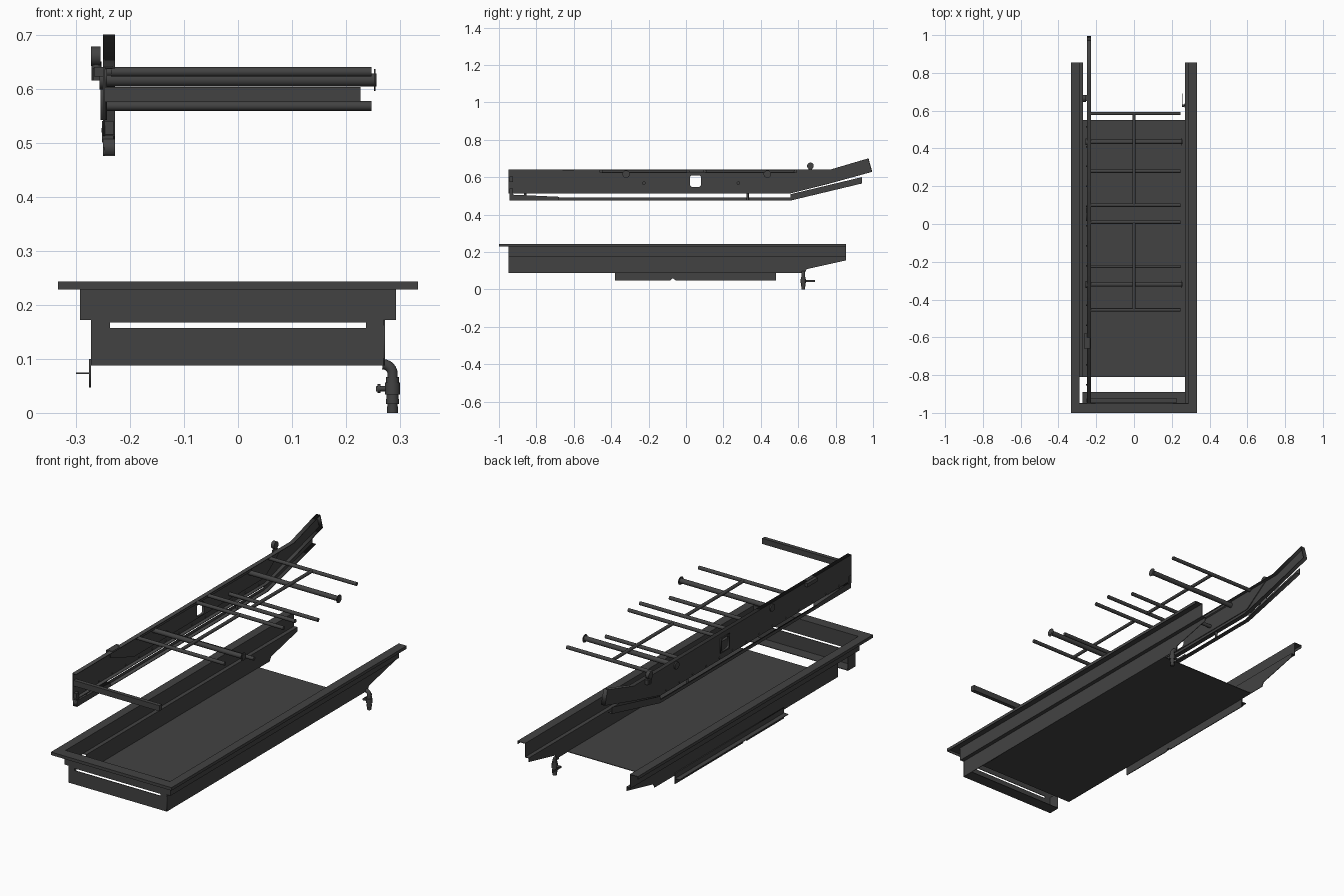
import bpy, bmesh, math
from mathutils import Matrix, Vector

if "Cube" in bpy.data.objects:
    bpy.data.objects.remove(bpy.data.objects["Cube"])

steel = bpy.data.materials.new("dark_steel")
steel.diffuse_color = (.055, .055, .055, 1)
steel.use_nodes = True
steel.node_tree.nodes["Principled BSDF"].inputs["Base Color"].default_value = steel.diffuse_color


def add(name, mesh, mat=None):
    ob = bpy.data.objects.new(name, mesh)
    bpy.context.scene.collection.objects.link(ob)
    mesh.materials.clear()
    mesh.materials.append(steel)
    if mat:
        mesh.transform(mat)
    return ob


def box(name, x0, x1, y0, y1, z0, z1):
    me = bpy.data.meshes.new(name)
    bm = bmesh.new()
    bmesh.ops.create_cube(bm, size=1)
    for v in bm.verts:
        v.co = ((x0 + x1) / 2 + v.co.x * (x1 - x0), (y0 + y1) / 2 + v.co.y * (y1 - y0),
                (z0 + z1) / 2 + v.co.z * (z1 - z0))
    bm.to_mesh(me)
    bm.free()
    return add(name, me)


def rod(name, p0, p1, r, seg=20):
    p0, p1 = Vector(p0), Vector(p1)
    d = p1 - p0
    me = bpy.data.meshes.new(name)
    bm = bmesh.new()
    bmesh.ops.create_cone(bm, cap_ends=True, segments=seg, radius1=r, radius2=r, depth=d.length)
    for f in bm.faces:
        f.smooth = len(f.verts) == 4
    for e in bm.edges:
        e.smooth = all(f.smooth for f in e.link_faces)
    bm.to_mesh(me)
    bm.free()
    return add(name, me, Matrix.Translation((p0 + p1) / 2) @ d.to_track_quat('Z', 'Y').to_matrix().to_4x4())


def plate(name, outlines, c0, c1, axis='X'):
    """Flat sheet from closed outlines (later ones are holes), thick from c0 to c1 along axis."""
    cu = bpy.data.curves.new(name, 'CURVE')
    cu.dimensions, cu.fill_mode, cu.extrude = '2D', 'BOTH', abs(c1 - c0) / 2
    for pts in outlines:
        s = cu.splines.new('POLY')
        s.points.add(len(pts) - 1)
        s.use_cyclic_u = True
        for p, q in zip(s.points, pts):
            p.co = (q[0], q[1], 0, 1)
    tmp = bpy.data.objects.new(name + "_tmp", cu)
    me = bpy.data.meshes.new_from_object(tmp)
    bpy.data.objects.remove(tmp)
    mid = (c0 + c1) / 2
    if axis == 'X':
        m = Matrix(((0, 0, 1, mid), (1, 0, 0, 0), (0, 1, 0, 0), (0, 0, 0, 1)))
    else:
        m = Matrix(((1, 0, 0, 0), (0, 0, -1, mid), (0, 1, 0, 0), (0, 0, 0, 1)))
    return add(name, me, m)


def strip(name, pts, t, x0, x1):
    return plate(name, [pts + [(y, z + t) for y, z in reversed(pts)]], x0, x1)


def rect(a0, a1, b0, b1):
    return [(a0, b0), (a1, b0), (a1, b1), (a0, b1)]


T = 0.003

# --- Tray: floor, stepped side walls with folded rims ---
box("tray_floor", -.272, .272, -.81, .55, .088, .088 + T)
for s, side in ((-1, "left"), (1, "right")):
    def sbox(name, a, b, *rest):
        box(side + name, min(s * a, s * b), max(s * a, s * b), *rest)
    sbox("_rim", .289, .333, -1, .855, .240, .243)
    sbox("_rim_lip", .330, .333, -1, .855, .228, .243)
    sbox("_upper_wall", .289, .292, -.95, .855, .172, .243)
    start = -.81 if s < 0 else -.95
    sbox("_ledge", .269, .292, start, .855, .172, .172 + T)
    plate(side + "_lower_wall", [[(start, .088), (.635, .088), (.645, .108), (.855, .155),
                                  (.855, .175), (start, .175)]], s * .272, s * .269)
# front end of the tray with its drain slot
plate("front_panel", [[(-.272, .088), (.272, .088), (.272, .172), (.292, .172), (.292, .243),
                       (-.292, .243), (-.292, .172), (-.272, .172)],
                      rect(-.237, .237, .157, .167)], -.950, -.947, 'Y')
box("front_rim", -.333, .333, -1, -.947, .240, .243)
box("front_rim_lip", -.333, .333, -1, -.997, .228, .243)
box("front_bottom_lip", -.272, .272, -.95, -.89, .088, .088 + T)
box("front_left_return", -.272, -.269, -.95, -.89, .088, .172)

# --- Side bracket under the left wall ---
plate("bracket_web", [[(-.38, .047), (-.085, .047), (-.07, .06), (-.055, .047), (.48, .047),
                       (.48, .10), (-.38, .10)]], -.276, -.272)
box("bracket_flange", -.300, -.273, -.38, .48, .072, .075)

# --- Drain valve at the back right ---
cu = bpy.data.curves.new("drain_elbow", 'CURVE')
cu.dimensions, cu.bevel_depth, cu.bevel_resolution, cu.use_fill_caps = '3D', .010, 3, True
sp = cu.splines.new('POLY')
path = [(.268, .09)] + [(.268 + .018 * math.sin(a), .072 + .018 * math.cos(a))
                        for a in [math.pi / 2 * i / 6 for i in range(1, 7)]] + [(.286, .06)]
sp.points.add(len(path) - 1)
for p, (x, z) in zip(sp.points, path):
    p.co = (x, .627, z, 1)
elbow = bpy.data.objects.new("tmp_elbow", cu)
elbow_mesh = bpy.data.meshes.new_from_object(elbow)
bpy.data.objects.remove(elbow)
add("drain_elbow", elbow_mesh)
for i, (z0, z1, r) in enumerate(((.056, .066, .012), (.034, .056, .014), (.026, .034, .011),
                                 (.016, .026, .012), (.012, .016, .009), (0, .012, .010))):
    rod(f"valve_body_{i}", (.286, .627, z0), (.286, .627, z1), r, 16)
rod("valve_stem", (.256, .627, .045), (.286, .627, .045), .005, 12)
rod("valve_nut", (.258, .627, .045), (.264, .627, .045), .008, 6)
box("valve_lever", .255, .258, .620, .69, .040, .049)

# --- Side frame: channel with window, angled discharge end ---
XO, XI = -.250, -.228
bottom = [(-.95, .512), (.555, .512), (.765, .565), (.994, .628)]
top = [(-.95, .637), (.77, .637), (.973, .697)]
window = [(.030, .548), (.072, .548), (.080, .556), (.080, .602), (.072, .610),
          (.030, .610), (.022, .602), (.022, .556)]
plate("frame_web", [bottom + [(y, z + T) for y, z in reversed(top)], window], XO, XO + .004)
strip("frame_top_flange", top, T, XO, XI)
strip("frame_bottom_flange", bottom, T, XO, XI)
plate("frame_end_cap", [[(.992, .628), (.996, .628), (.976, .700), (.972, .700)]], XO, XI)
plate("frame_stiffener", [[(-.66, .636), (-.66, .61), (-.48, .542), (.555, .542), (.69, .636)],
                          window], XO + .004, XO + .008)
plate("frame_top_bead", [rect(-.46, .44, .624, .637)], XO + .008, XI - .004)

# --- Lower guide rail below the frame ---
low = [(-.945, .475), (.56, .475), (.94, .566)]
strip("rail_web", low, .016, XO, XO + T)
strip("rail_base", low, T, XO, XI)
strip("rail_rising_web", [(.56, .475), (.94, .566)], .034, XO, XO + T)
plate("rail_front_block", [[(-.945, .475), (-.68, .475), (-.68, .495), (-.945, .507)]], XO, XI)
for i, y in enumerate((-.86, .33)):
    rod(f"rail_post_{i}", (-.238, y, .478), (-.238, y, .515), .006, 12)
box("rail_front_tab", -.252, -.230, -.945, -.925, .50, .54)

# --- Cross members ---
for i, y in enumerate((.585, .10, .01, -.455)):
    rod(f"grid_crossbar_{i}", (-.235, y, .631), (.247, y, .631), .009)
rod("grid_spine_back", (0, .585, .631), (0, .10, .631), .008)
rod("grid_spine_front", (0, .01, .631), (0, -.455, .631), .008)
for i, y in enumerate((.28, -.225)):
    rod(f"lower_tie_bar_{i}", (-.248, y, .568), (.247, y, .568), .009)
for i, y in enumerate((.435, -.32)):
    rod(f"roller_bar_{i}", (-.256, y, .616), (.256, y, .616), .012)
    rod(f"roller_disc_{i}", (.252, y, .616), (.254, y, .616), .020, 24)
    rod(f"roller_nut_{i}", (-.256, y, .616), (-.250, y, .616), .018, 24)
box("front_crossbar", -.246, .227, -.945, -.925, .575, .603)

# --- Knob, latch and bolts on the frame ---
rod("knob", (-.272, .665, .660), (-.254, .665, .660), .018, 24)
rod("knob_neck", (-.262, .665, .615), (-.262, .665, .650), .009, 16)
box("knob_bracket", -.268, -.246, .650, .682, .615, .638)
box("latch_body", -.266, -.250, -.66, -.58, .622, .640)
box("latch_tongue", -.250, -.232, -.66, -.60, .636, .642)
for i in range(14):
    y = -.85 + i * .105
    rod(f"frame_bolt_{i}", (-.253, y, .523), (-.243, y, .523), .004, 8)
plate("window_frame", [rect(.015, .087, .542, .617), window], -.254, -.250)
